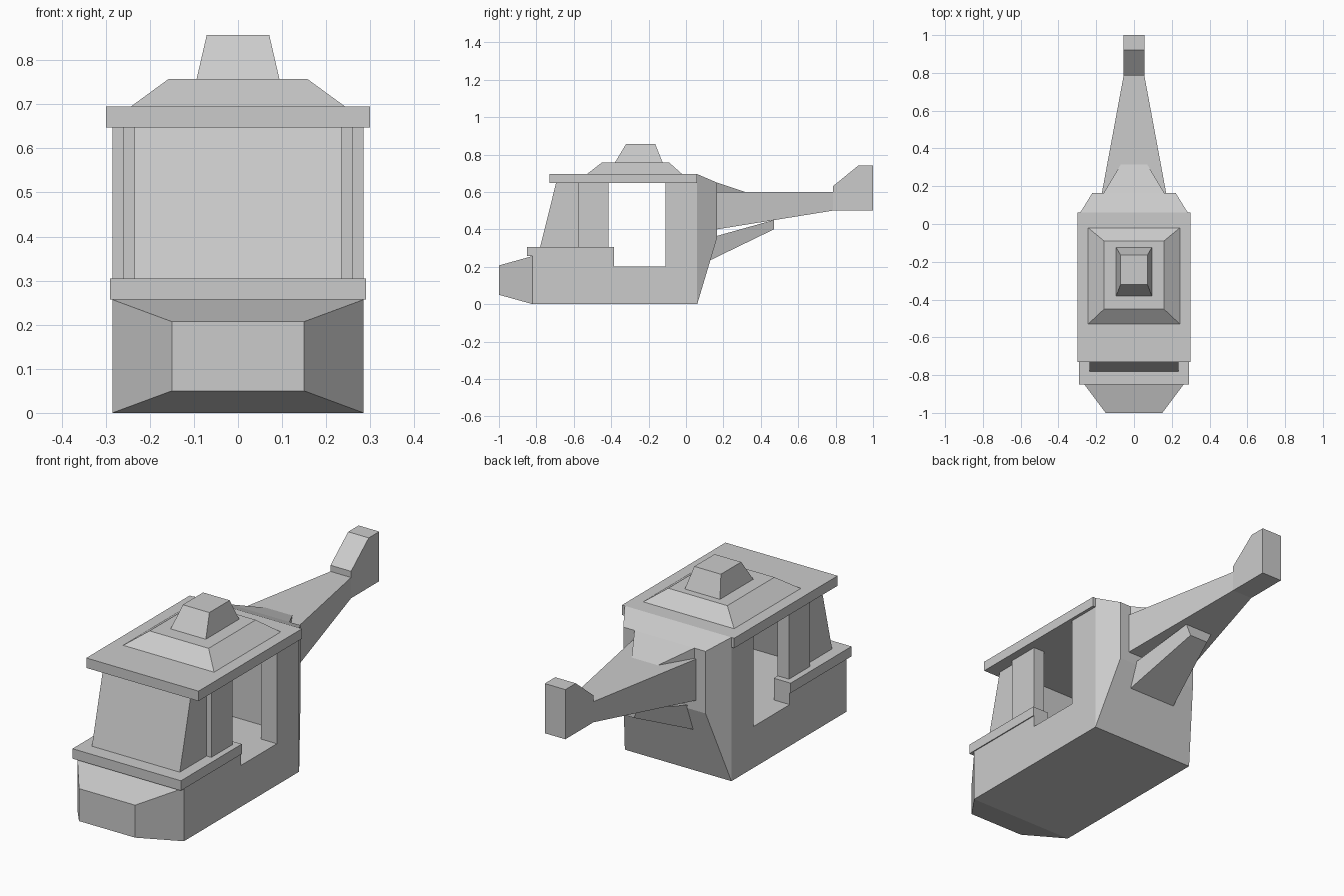
import bpy
import bmesh

default = bpy.data.objects.get("Cube")
if default:
    bpy.data.objects.remove(default, do_unlink=True)

grey = bpy.data.materials.new("plain grey")
grey.use_nodes = True
grey.diffuse_color = (0.6, 0.6, 0.6, 1)
grey.node_tree.nodes["Principled BSDF"].inputs["Base Color"].default_value = (0.6, 0.6, 0.6, 1)


def skin(name, ring_a, ring_b):
    """Closed solid spanning two rings of equal point count."""
    bm = bmesh.new()
    a = [bm.verts.new(p) for p in ring_a]
    b = [bm.verts.new(p) for p in ring_b]
    bm.faces.new(a)
    bm.faces.new(b[::-1])
    for i in range(len(a)):
        j = (i + 1) % len(a)
        bm.faces.new((a[i], b[i], b[j], a[j]))
    bmesh.ops.recalc_face_normals(bm, faces=bm.faces)
    mesh = bpy.data.meshes.new(name)
    bm.to_mesh(mesh)
    bm.free()
    mesh.materials.append(grey)
    obj = bpy.data.objects.new(name, mesh)
    bpy.context.collection.objects.link(obj)
    return obj


def extrude(name, half, profile):
    """Side profile of (y, z) points, swept across the width."""
    return skin(name, [(-half, y, z) for y, z in profile], [(half, y, z) for y, z in profile])


def section(y, low_half, top_half, z0, z1):
    return [(-low_half, y, z0), (low_half, y, z0), (top_half, y, z1), (-top_half, y, z1)]


def level(z, half, y0, y1):
    return [(-half, y0, z), (half, y0, z), (half, y1, z), (-half, y1, z)]


# Hull and cabin
hull = extrude("hull", 0.285, [(-0.82, 0), (0.06, 0), (0.06, 0.65), (-0.11, 0.65),
                               (-0.11, 0.2), (-0.385, 0.2), (-0.385, 0.257), (-0.82, 0.257)])
ledge = skin("window_ledge", level(0.257, 0.29, -0.85, -0.385), level(0.305, 0.29, -0.85, -0.385))
windscreen = extrude("windscreen", 0.235, [(-0.78, 0.305), (-0.575, 0.305),
                                           (-0.575, 0.647), (-0.695, 0.647)])
posts = skin("door_posts", level(0.305, 0.26, -0.575, -0.415), level(0.647, 0.26, -0.575, -0.415))

# Hollow out the cabin
cavity = extrude("cabin_cavity", 0.2, [(-0.765, 0.2), (0.01, 0.2), (0.01, 0.7), (-0.65, 0.7)])
cavity.hide_render = True
for part in (hull, ledge, windscreen, posts):
    cut = part.modifiers.new("hollow", "BOOLEAN")
    cut.operation = "DIFFERENCE"
    cut.solver = "EXACT"
    cut.object = cavity
bpy.context.view_layer.update()
graph = bpy.context.evaluated_depsgraph_get()
for part in (hull, ledge, windscreen, posts):
    result = bpy.data.meshes.new_from_object(part.evaluated_get(graph))
    part.modifiers.clear()
    part.data = result
bpy.data.objects.remove(cavity, do_unlink=True)

# Nose and rear body
skin("nose", section(-1, 0.15, 0.15, 0.05, 0.207), section(-0.82, 0.285, 0.285, 0, 0.257))
skin("rear_body", section(0.06, 0.285, 0.285, 0, 0.695), section(0.165, 0.22, 0.22, 0.35, 0.65))

# Roof
skin("roof", level(0.647, 0.3, -0.73, 0.06), level(0.695, 0.3, -0.73, 0.06))
skin("roof_hump", level(0.695, 0.243, -0.53, -0.02), level(0.757, 0.158, -0.45, -0.09))
skin("rotor_hub", level(0.757, 0.094, -0.38, -0.125), level(0.857, 0.071, -0.32, -0.165))

# Tail
skin("tail_boom", section(0.165, 0.17, 0.17, 0.4, 0.6), section(0.785, 0.055, 0.055, 0.5, 0.6))
skin("boom_fairing", section(0.165, 0.16, 0.16, 0.58, 0.65), section(0.315, 0.07, 0.07, 0.58, 0.6))
extrude("tail_fin", 0.055, [(0.785, 0.5), (1, 0.5), (1, 0.74), (0.92, 0.74), (0.785, 0.63)])
skin("tail_strut", section(0.13, 0.13, 0.13, 0.235, 0.355), section(0.47, 0.05, 0.075, 0.4, 0.45))
